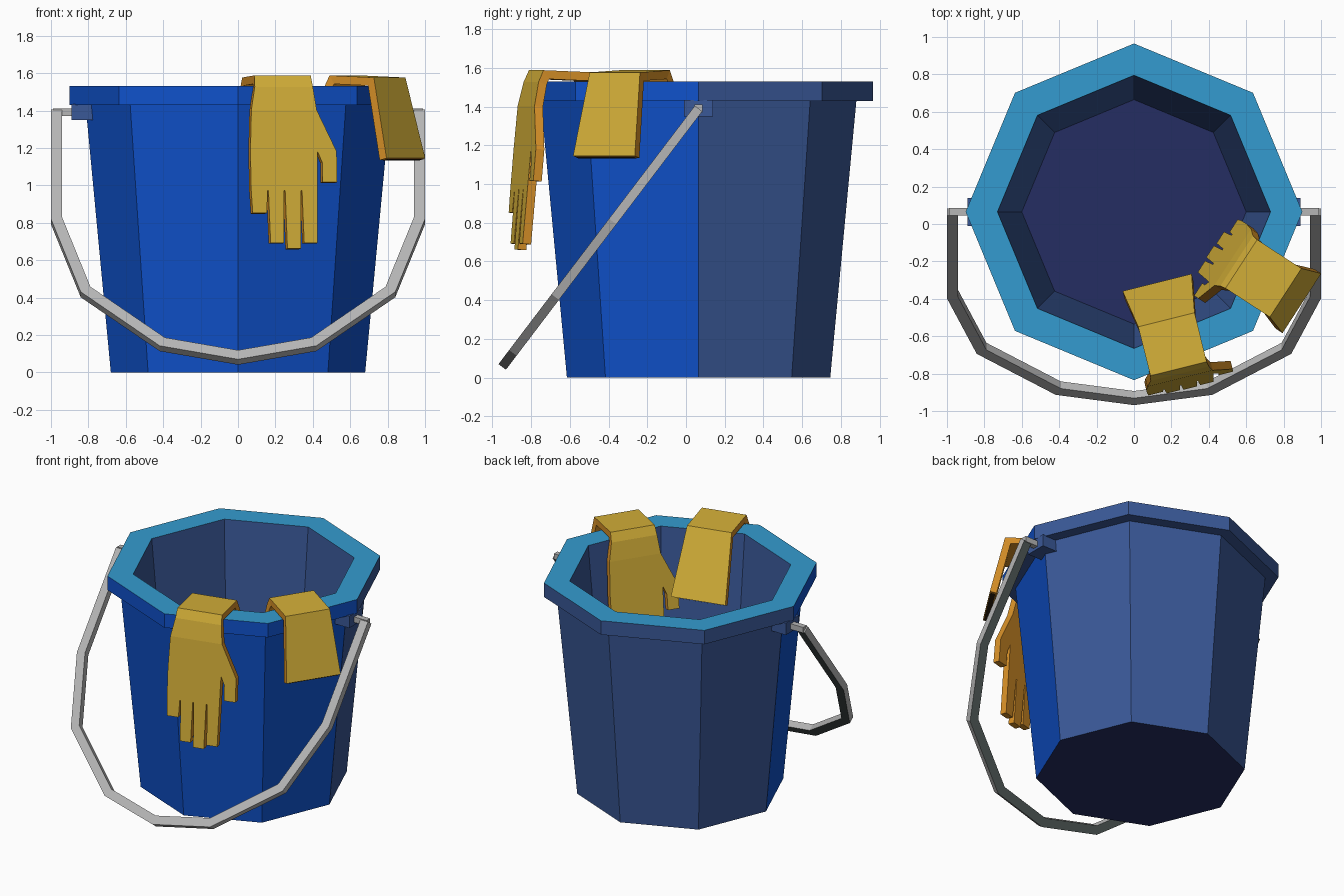
import bpy, bmesh, math
from mathutils import Vector

if "Cube" in bpy.data.objects:
    bpy.data.objects.remove(bpy.data.objects["Cube"])


def material(name, rgb):
    m = bpy.data.materials.new(name)
    m.diffuse_color = (*rgb, 1)
    m.use_nodes = True
    m.node_tree.nodes["Principled BSDF"].inputs["Base Color"].default_value = m.diffuse_color
    return m


BRIGHT = material("bright blue", (0.005, 0.085, 0.61))
NAVY = material("dusky blue", (0.042, 0.098, 0.31))
FLOOR = material("deep navy", (0.018, 0.027, 0.122))
SKY = material("light blue", (0.034, 0.33, 0.63))
GREY = material("light grey", (0.47, 0.47, 0.47))
DARK = material("dark grey", (0.10, 0.125, 0.12))
GOLD = material("gold", (0.66, 0.43, 0.04))
ORANGE = material("orange", (0.68, 0.28, 0.021))
BROWN = material("dark brown", (0.03, 0.015, 0.005))

CY = 0.065  # bucket centre in y


def make_object(name, bm, mats):
    me = bpy.data.meshes.new(name)
    bm.to_mesh(me)
    bm.free()
    for m in mats:
        me.materials.append(m)
    ob = bpy.data.objects.new(name, me)
    bpy.context.collection.objects.link(ob)
    return ob


def box(name, lo, hi, mat):
    bm = bmesh.new()
    bmesh.ops.create_cube(bm, size=1)
    for v in bm.verts:
        v.co = [(a + b) / 2 + c * (b - a) for a, b, c in zip(lo, hi, v.co)]
    return make_object(name, bm, [mat])


# Bucket: eight-sided lathe, front half bright and back half dusky
def bucket():
    profile = [(0.68, 0), (0.815, 1.43), (0.90, 1.43), (0.90, 1.53), (0.73, 1.53), (0.60, 0.10)]
    bm = bmesh.new()
    rings = [[bm.verts.new((r * math.cos(i * math.pi / 4), CY + r * math.sin(i * math.pi / 4), z))
              for i in range(8)] for r, z in profile]
    for k in range(len(rings) - 1):
        a, b = rings[k], rings[k + 1]
        for i in range(8):
            j = (i + 1) % 8
            f = bm.faces.new((a[i], a[j], b[j], b[i]))
            front = f.calc_center_median().y < CY
            if k in (0, 2):
                f.material_index = 0 if front else 1
            else:
                f.material_index = 2 if k == 3 else 1
    for ring in (rings[0][::-1], rings[-1]):
        bm.faces.new(ring).material_index = 3
    make_object("bucket", bm, [BRIGHT, NAVY, SKY, FLOOR])


# Handle: rectangular bar swept along a hoop in a tilted plane
def handle():
    half = [(0.97, 1.40), (0.97, 0.82), (0.815, 0.44), (0.405, 0.16), (0, 0.09)]
    pts = [Vector((-x, (1.40 - z) / 0.796)) for x, z in half]
    pts += [Vector((-p.x, p.y)) for p in pts[-2::-1]]
    down, normal = Vector((0, -0.605, -0.796)), Vector((0, -0.796, 0.605))
    base = Vector((0, CY, 1.39))
    bm, rings = bmesh.new(), []
    for i, p in enumerate(pts):
        d0 = (p - pts[i - 1]).normalized() if i else (pts[1] - p).normalized()
        d1 = (pts[i + 1] - p).normalized() if i < len(pts) - 1 else d0
        t = (d0 + d1).normalized()
        side = Vector((-t.y, t.x)) / t.dot(d0)
        ring = []
        for a, b in ((-1, -1), (1, -1), (1, 1), (-1, 1)):
            q = p + side * 0.03 * a
            ring.append(bm.verts.new(base + Vector((q.x, 0, 0)) + down * q.y + normal * 0.024 * b))
        rings.append(ring)
    for a, b in zip(rings, rings[1:]):
        for i in range(4):
            j = (i + 1) % 4
            bm.faces.new((a[i], a[j], b[j], b[i]))
    bm.faces.new(rings[0])
    bm.faces.new(rings[-1])
    bmesh.ops.recalc_face_normals(bm, faces=bm.faces)
    for f in bm.faces:
        f.material_index = 1 if f.normal.dot(normal) < -0.9 else 0
    make_object("handle", bm, [GREY, DARK])


# Lugs and pivot pins on both sides
def pivots():
    for s, side in ((-1, "left"), (1, "right")):
        lo, hi = sorted((s * 0.77, s * 0.89))
        box(side + "_lug", (lo, CY - 0.075, 1.35), (hi, CY + 0.075, 1.435), NAVY)
        lo, hi = sorted((s * 0.87, s * 0.99))
        box(side + "_pin", (lo, CY - 0.02, 1.37), (hi, CY + 0.02, 1.41), GREY)


# Glove: flat outline bent over the rim, then thickened
def glove(name, origin, angle, cuff_v, fold_v, crest_v, palm_v, slope):
    v_ax = Vector((math.cos(angle), math.sin(angle), 0))
    u_ax = Vector((-v_ax.y, v_ax.x, 0))

    def at(u, v, z):
        return Vector((*origin, z)) + u_ax * u + v_ax * v

    def hang(u, z):
        return at(u, palm_v + (1.40 - z) * slope, z)

    ends = [(cuff_v, 1.14, -0.19, 0.19), (fold_v, 1.555, -0.155, 0.155),
            (crest_v, 1.565, -0.155, 0.155),
            (crest_v + (palm_v - crest_v) * 0.45, 1.52, -0.16, 0.16)]
    rows = [(at(l, v, z), at(r, v, z)) for v, z, l, r in ends]
    rows += [(hang(-0.185, 1.40), hang(0.175, 1.40)), (hang(-0.195, 1.18), hang(0.175, 1.18))]
    polys = [[a[0], b[0], b[1], a[1]] for a, b in zip(rows, rows[1:])]
    # fingers: left, right, tip height
    fingers = [(-0.195, -0.105, 0.85), (-0.10, -0.015, 0.69), (-0.008, 0.078, 0.66), (0.085, 0.17, 0.69)]
    knuckles = []
    for l, r, tip in fingers:
        a, b = hang(l, 0.97), hang(r, 0.97)
        knuckles += [a, b]
        polys.append([a, hang(l + 0.006, tip), hang(r - 0.006, tip), b])
    polys.append([rows[-1][0], *knuckles, rows[-1][1]])
    # thumb
    polys.append([rows[4][1], rows[5][1], hang(0.20, 1.12), hang(0.20, 1.015),
                  hang(0.28, 1.015), hang(0.28, 1.18)])
    bm = bmesh.new()
    for poly in polys:
        bm.faces.new([bm.verts.new(p) for p in poly])
    bmesh.ops.remove_doubles(bm, verts=bm.verts, dist=0.0005)
    ob = make_object(name, bm, [GOLD, ORANGE])
    mod = ob.modifiers.new("thickness", "SOLIDIFY")
    mod.thickness = 0.045
    mod.offset = 0
    mod.use_even_offset = True
    mod.material_offset = 1
    mod.material_offset_rim = 1
    # dark opening at the cuff end
    along = (at(0, cuff_v, 1.14) - at(0, fold_v, 1.555)).normalized()
    across = along.cross(u_ax).normalized()
    mid = at(0, cuff_v, 1.14) + along * 0.004
    bm = bmesh.new()
    quad = [bm.verts.new(mid + u_ax * 0.18 * a + across * 0.016 * b)
            for a, b in ((-1, -1), (1, -1), (1, 1), (-1, 1))]
    f = bm.faces.new(quad)
    f.normal_update()
    if f.normal.dot(along) < 0:
        f.normal_flip()
    make_object(name + "_opening", bm, [BROWN])


bucket()
handle()
pivots()
# one glove with fingers outside, one with fingers inside
glove("front_glove", (0.23, -0.74), math.radians(-76), -0.42, -0.22, 0.02, 0.065, 0.085)
glove("side_glove", (0.745, -0.325), math.radians(147), -0.16, -0.06, 0.19, 0.24, 0.16)
